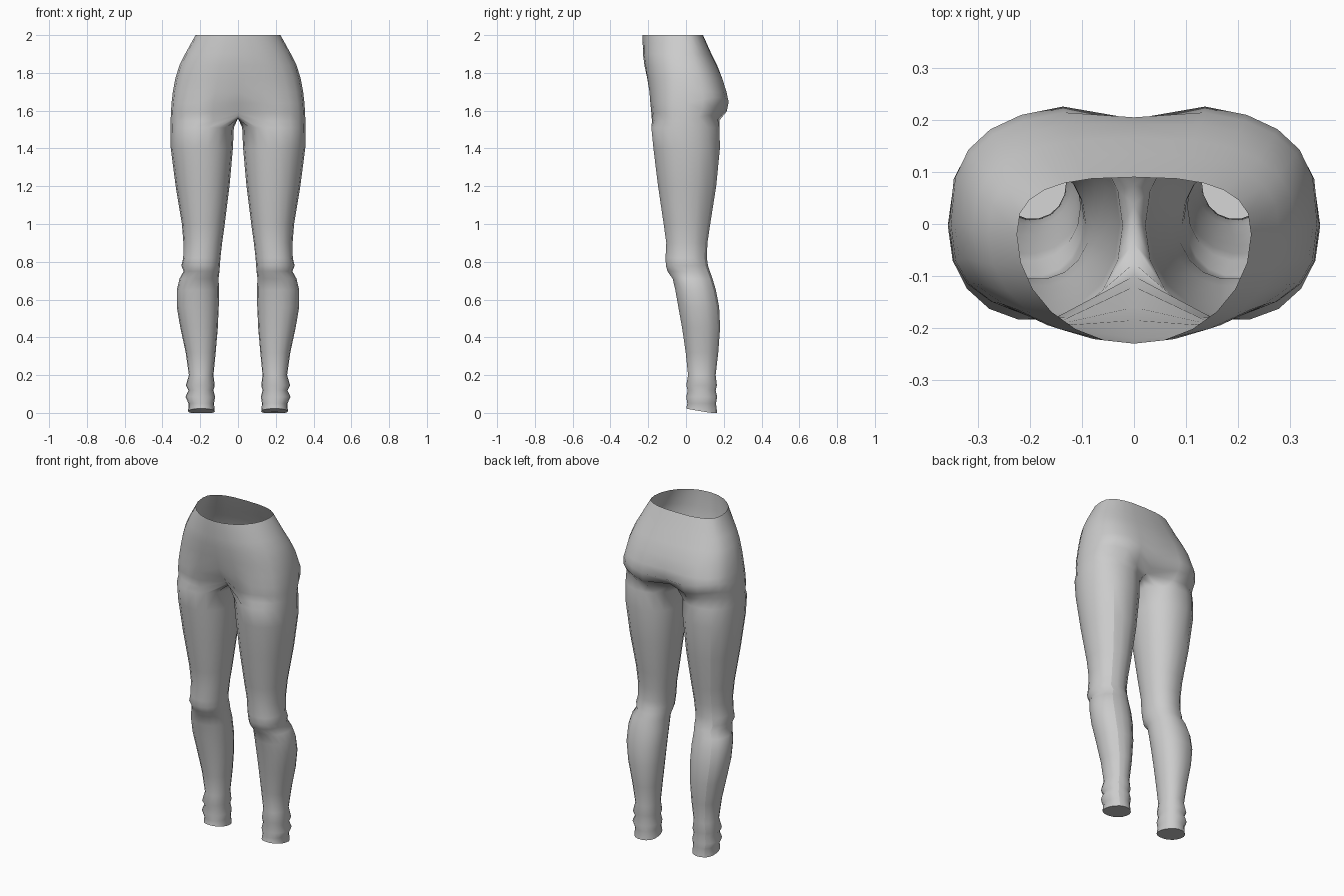
import bpy
import bmesh
from math import cos, sin, pi, radians, exp

if "Cube" in bpy.data.objects:
    bpy.data.objects.remove(bpy.data.objects["Cube"])

OUTER = 12          # segments along the outer arc, shared by hips and leg
INNER = 5           # extra points along the inner thigh


def power(v, e):
    return (1 if v >= 0 else -1) * abs(v) ** e


# Hip rows: height, half width, centre y, front y, back y,
# front roundness, back roundness, front dip and back dip at the middle
HIPS = [
    (2.00, .225, -.02, -.23, .09, 1.0, .75, 0, 0),
    (1.90, .28, -.02, -.228, .135, .95, .75, 0, 0),
    (1.84, .31, -.01, -.22, .165, .9, .75, 0, 0),
    (1.77, .332, 0, -.21, .197, .85, .72, .005, .005),
    (1.70, .345, 0, -.2, .22, .8, .7, .015, .015),
    (1.64, .352, 0, -.195, .232, .75, .7, .035, .03),
    (1.59, .355, 0, -.19, .222, .72, .7, .07, .07),
]

# Leg rows: height, inner x, outer x, front y, back y
LEGS = [
    (1.51, .022, .358, -.186, .18),
    (1.40, .027, .356, -.175, .182),
    (1.20, .045, .33, -.15, .162),
    (1.00, .07, .297, -.12, .13),
    (.90, .084, .289, -.106, .115),
    (.82, .093, .29, -.11, .112),
    (.78, .096, .3, -.108, .118),
    (.75, .098, .288, -.1, .128),
    (.71, .103, .31, -.072, .142),
    (.65, .1, .324, -.058, .16),
    (.56, .102, .324, -.042, .177),
    (.45, .107, .305, -.022, .182),
    (.32, .118, .277, -.003, .172),
    (.20, .13, .26, .01, .158),
    (.145, .123, .276, .0, .165),
    (.12, .13, .262, .008, .158),
    (.085, .121, .278, .0, .166),
    (.05, .127, .262, .006, .16),
    (.008, .123, .264, .0, .166),
]


def hip_arc(z, w, yc, front, back, ef, eb, dip_f, dip_b):
    """Half loop running from the middle front round to the middle back."""
    pts = []
    for j in range(OUTER + 1):
        t = -pi / 2 + pi * j / OUTER
        rear = t > 0
        e = eb if rear else ef
        x = w * power(max(cos(t), 0), e) if 0 < j < OUTER else 0
        y = yc + (back - yc if rear else yc - front) * power(sin(t), e)
        y += (-dip_b if rear else dip_f) * exp(-(x / .07) ** 2)
        # The seat fold climbs towards the outside
        lift = .04 * cos(t) * sin(2 * t) if rear and z < 1.66 else 0
        pts.append((x, y, z + lift))
    return pts


def crotch_ring():
    """Closed loop whose inner side lies on the centre plane."""
    pts = hip_arc(1.545, .357, 0, -.188, .186, .75, .75, .09, .09)
    pts[0], pts[-1] = (0, -.1, 1.575), (0, .11, 1.575)
    for i in range(INNER):
        pts.append((0, .075 - .15 * i / (INNER - 1), 1.56))
    return pts


def leg_ring(z, inner, outer, front, back):
    """Closed loop, starting at the inner front."""
    count = OUTER + 1 + INNER
    cx, cy = (inner + outer) / 2, (front + back) / 2
    pts = []
    for j in range(count):
        t = radians(-120) + 2 * pi * j / count
        y = cy + (back - front) / 2 * power(sin(t), .93)
        dz = .015 * -sin(t) if z < .01 else 0
        pts.append((cx + (outer - inner) / 2 * power(cos(t), .93), y, max(z + dz, 0)))
    return pts


def bridge(bm, upper, lower, closed):
    n = len(lower) if closed else len(upper)
    for j in range(n if closed else n - 1):
        k = (j + 1) % n
        bm.faces.new((upper[j], lower[j], lower[k], upper[k]))


# Fabric material
grey = bpy.data.materials.new("grey_fabric")
grey.use_nodes = True
colour = (.6, .6, .6, 1)
grey.diffuse_color = colour
bsdf = next(n for n in grey.node_tree.nodes if n.type == "BSDF_PRINCIPLED")
bsdf.inputs["Base Color"].default_value = colour
bsdf.inputs["Roughness"].default_value = .8

# Left half: hips, crotch, leg and closed cuff
bm = bmesh.new()


def add(points):
    return [bm.verts.new(p) for p in points]


hips = [add(hip_arc(*row)) for row in HIPS]
crotch = add(crotch_ring())
legs = [crotch] + [add(leg_ring(*row)) for row in LEGS]
for a, b in zip(hips, hips[1:] + [crotch[:OUTER + 1]]):
    bridge(bm, a, b, False)
for a, b in zip(legs, legs[1:]):
    bridge(bm, a, b, True)
cuff = bm.faces.new(legs[-1])
bmesh.ops.recalc_face_normals(bm, faces=bm.faces)

# Back seam of the leg and cuff rim stay crisp
SEAM = 9
for a, b in zip(legs[2:], legs[3:]):
    bm.edges.get((a[SEAM], b[SEAM])).smooth = False
for edge in cuff.edges:
    edge.smooth = False
for face in bm.faces:
    face.smooth = True

mesh = bpy.data.meshes.new("leggings")
bm.to_mesh(mesh)
bm.free()
mesh.materials.append(grey)
leggings = bpy.data.objects.new("leggings", mesh)
bpy.context.collection.objects.link(leggings)

# Mirror across the middle
mirror = leggings.modifiers.new("mirror", "MIRROR")
mirror.use_clip = True
mirror.merge_threshold = .001
